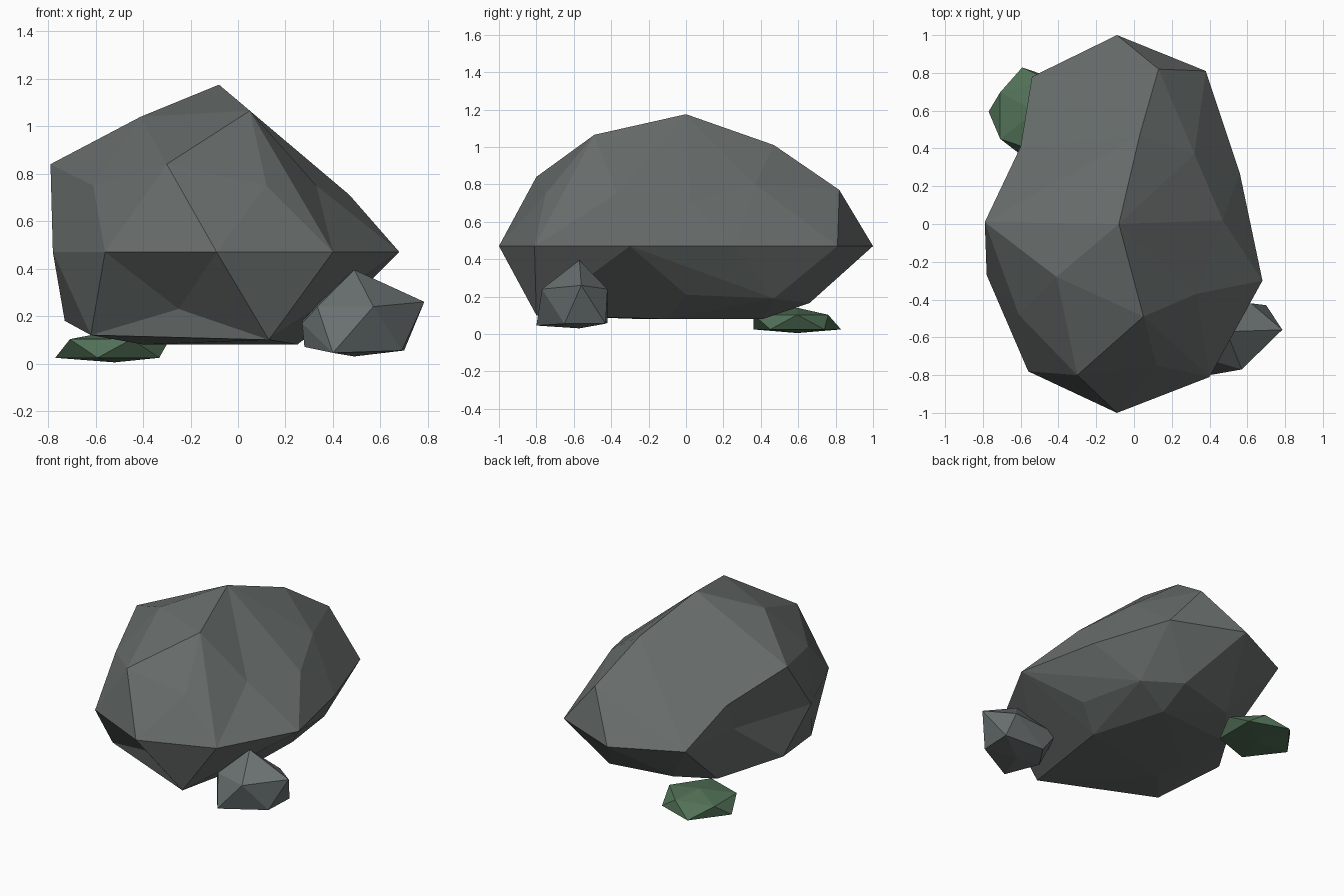
import bpy, bmesh
from mathutils import Vector


def material(name, rgb):
    m = bpy.data.materials.new(name)
    m.diffuse_color = (*rgb, 1)
    return m


def finish(name, bm, mat):
    bmesh.ops.recalc_face_normals(bm, faces=bm.faces)
    me = bpy.data.meshes.new(name)
    bm.to_mesh(me)
    bm.free()
    me.materials.append(mat)
    ob = bpy.data.objects.new(name, me)
    bpy.context.collection.objects.link(ob)
    return ob


def hull(name, points, mat, dents=()):
    """Faceted stone wrapped around its corners; dents pull corners inward."""
    bm = bmesh.new()
    for p in points:
        bm.verts.new(p)
    for start, end in dents:
        bm.verts.new(start)
    res = bmesh.ops.convex_hull(bm, input=bm.verts)
    inner = [g for g in res["geom_interior"] if isinstance(g, bmesh.types.BMVert)]
    bmesh.ops.delete(bm, geom=inner, context='VERTS')
    for start, end in dents:
        for v in bm.verts:
            if (v.co - Vector(start)).length < 1e-4:
                v.co = end
                break
    return finish(name, bm, mat)


stone = material("dark grey stone", (0.135, 0.152, 0.145))
pebble_grey = material("blue grey stone", (0.143, 0.163, 0.163))
moss = material("moss green", (0.082, 0.162, 0.094))

# Boulder: widest girdle, faceted crown above, tapered underside
girdle = [(x, y, 0.47) for x, y in (
    (-0.09, -1.0), (0.40, -0.81), (0.68, -0.30), (0.56, 0.27), (0.38, 0.81),
    (-0.09, 1.0), (-0.54, 0.78), (-0.78, -0.27), (-0.56, -0.78))]
crown = [(-0.08, 0.0, 1.175), (0.05, -0.49, 1.065), (-0.41, -0.28, 1.04),
         (-0.30, -0.80, 0.84), (-0.79, 0.01, 0.84), (0.12, -0.75, 0.75),
         (0.47, 0.02, 0.71), (0.32, 0.37, 0.80),
         (0.13, 0.82, 0.77), (0.03, 0.47, 1.01), (-0.61, -0.48, 0.75)]
underside = [(0.13, -0.80, 0.10), (-0.62, -0.50, 0.12),
             (-0.73, -0.03, 0.18), (0.13, 0.66, 0.165),
             (0.34, 0.47, 0.19), (0.42, 0.0, 0.21), (-0.40, 0.0, 0.08),
             (-0.40, -0.25, 0.08), (0.25, -0.10, 0.08), (0.10, 0.41, 0.08)]
# Hollows: undercut back left, front underside, right shoulder
hollows = [((-0.68, 0.40, 0.67), (-0.60, 0.41, 0.67)),
           ((-0.74, 0.32, 0.47), (-0.59, 0.32, 0.47)),
           ((-0.61, 0.45, 0.13), (-0.48, 0.34, 0.10)),
           ((-0.30, 0.68, 0.15), (-0.29, 0.56, 0.15)),
           ((-0.25, -0.82, 0.23), (-0.25, -0.67, 0.23)),
           ((0.37, -0.37, 0.80), (0.33, -0.37, 0.75))]
hull("boulder", girdle + crown + underside, stone, hollows)

# Small grey stone leaning at the front right
hull("small_stone", [
    (0.49, -0.57, 0.395), (0.785, -0.56, 0.26), (0.57, -0.77, 0.24),
    (0.335, -0.70, 0.24), (0.28, -0.43, 0.22), (0.62, -0.42, 0.24),
    (0.70, -0.43, 0.055), (0.69, -0.65, 0.055), (0.40, -0.80, 0.045),
    (0.28, -0.60, 0.07), (0.27, -0.62, 0.17), (0.40, -0.42, 0.06),
    (0.49, -0.57, 0.03)], pebble_grey)

# Flat mossy stone at the back left
bm = bmesh.new()
bmesh.ops.create_icosphere(bm, subdivisions=1, radius=1)
bmesh.ops.scale(bm, vec=(0.26, 0.275, 0.0675), verts=bm.verts)
bmesh.ops.translate(bm, vec=(-0.52, 0.595, 0.0725), verts=bm.verts)
for v in bm.verts:
    if v.co.z < 0.06:
        v.co.z = max(0.005, v.co.z - 0.018)
    elif v.co.y > 0.6:
        v.co.y = 0.6 + (v.co.y - 0.6) * 0.7
for v in bm.verts:
    if v.co.x < -0.7 and v.co.z < 0.06:
        v.co.x = -0.77
finish("mossy_stone", bm, moss)
